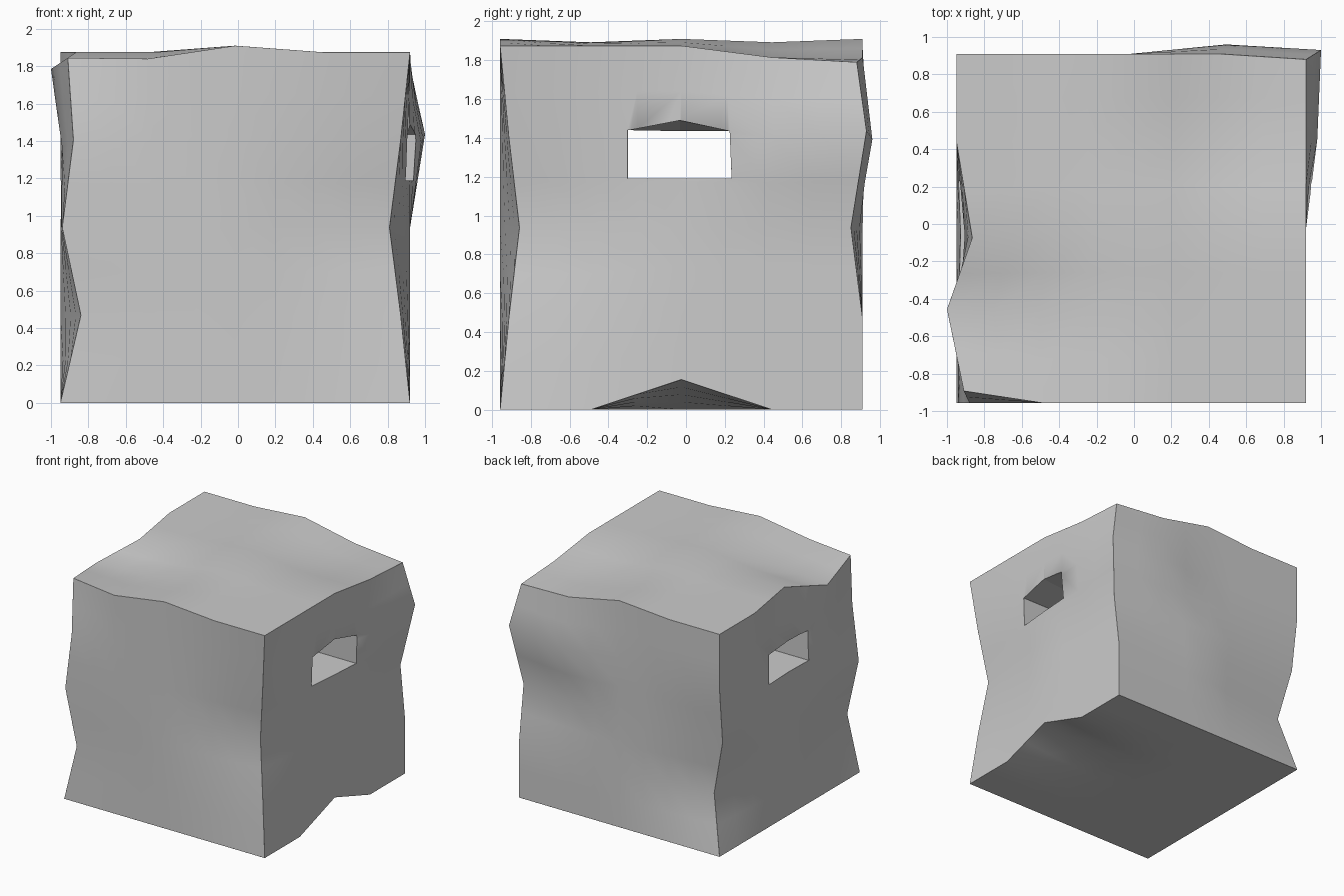
import bpy, bmesh
from mathutils import Vector

if "Cube" in bpy.data.objects:
    bpy.data.objects.remove(bpy.data.objects["Cube"])

# Regular block that the chips and bulges deform
LO = Vector((-0.95, -0.958, 0.0))
HI = Vector((0.92, 0.91, 1.875))
STEP = (HI - LO) / 4

# (grid index 0-4 per axis) -> offset
CHIPS = {
    # front left upright edge
    (0, 0, 1): (0.11, 0.01, 0), (0, 0, 2): (0.01, 0, 0),
    (0, 0, 3): (0.07, 0, 0), (0, 0, 4): (0.04, 0.065, -0.03),
    # front right upright edge
    (4, 0, 1): (-0.05, 0.045, 0), (4, 0, 2): (-0.11, 0.10, 0),
    (4, 0, 3): (-0.05, 0.045, 0),
    # back right upright edge
    (4, 4, 2): (0, -0.06, 0), (4, 4, 3): (0.08, 0.02, 0.03),
    (4, 4, 4): (0, -0.03, -0.085),
    # back left upright edge
    (0, 4, 1): (0.12, -0.10, 0), (0, 4, 2): (0.01, -0.055, 0),
    # top rim
    (1, 0, 4): (0, 0, -0.035), (2, 0, 4): (0, 0, 0.035),
    (2, 4, 4): (0, 0, 0.035), (3, 4, 4): (0, 0, -0.06),
    (4, 3, 4): (0, 0, -0.06),
    (0, 1, 4): (-0.05, 0.035, -0.09), (0, 2, 4): (0.085, -0.05, 0),
    # bottom rim
    (4, 2, 0): (0, 0, 0.155),
    # bulges inside the faces
    (4, 3, 3): (0.02, 0, 0), (3, 4, 3): (0, 0.04, 0),
    (2, 2, 4): (0, 0, 0.035),
}


def offset_at(g):
    total = Vector()
    for idx, off in CHIPS.items():
        on_edge = sum(i in (0, 4) for i in idx) == 2
        w = 1.0
        for i, c in zip(idx, g):
            reach = 2 if on_edge and i in (0, 4) else 1
            w *= max(0.0, 1 - abs(c - i) / reach)
        total += w * Vector(off)
    return total


# Stone block
bm = bmesh.new()
bmesh.ops.create_cube(bm, size=1)
bmesh.ops.subdivide_edges(bm, edges=bm.edges[:], cuts=7, use_grid_fill=True)
for v in bm.verts:
    g = (v.co + Vector((0.5, 0.5, 0.5))) * 4
    v.co = LO + Vector(a * b for a, b in zip(g, STEP)) + offset_at(g)
bmesh.ops.recalc_face_normals(bm, faces=bm.faces[:])
mesh = bpy.data.meshes.new("stone_block")
bm.to_mesh(mesh)
bm.free()
block = bpy.data.objects.new("stone_block", mesh)
bpy.context.collection.objects.link(block)

# Through slot, its roof peaks on the right side
bm = bmesh.new()
rings = []
for x, peak in ((-1.3, 1.435), (0.3, 1.435), (0.92, 1.49), (1.3, 1.49)):
    prof = ((-0.30, 1.19), (0.235, 1.19), (0.225, 1.435), (-0.03, peak), (-0.30, 1.44))
    rings.append([bm.verts.new((x, y, z)) for y, z in prof])
for a, b in zip(rings, rings[1:]):
    for i in range(5):
        j = (i + 1) % 5
        bm.faces.new((a[i], a[j], b[j], b[i]))
bm.faces.new(rings[0])
bm.faces.new(rings[-1])
bmesh.ops.recalc_face_normals(bm, faces=bm.faces[:])
cmesh = bpy.data.meshes.new("slot_cutter")
bm.to_mesh(cmesh)
bm.free()
cutter = bpy.data.objects.new("slot_cutter", cmesh)
bpy.context.collection.objects.link(cutter)
cutter.hide_render = True
cutter.hide_set(True)

cut = block.modifiers.new("slot", 'BOOLEAN')
cut.operation = 'DIFFERENCE'
cut.solver = 'EXACT'
cut.object = cutter

# Narrow worn edges
bev = block.modifiers.new("worn_edges", 'BEVEL')
bev.width = 0.014
bev.segments = 1
bev.limit_method = 'ANGLE'
bev.angle_limit = 0.8

bpy.context.view_layer.objects.active = block
block.select_set(True)
bpy.ops.object.shade_smooth_by_angle(angle=0.6)
